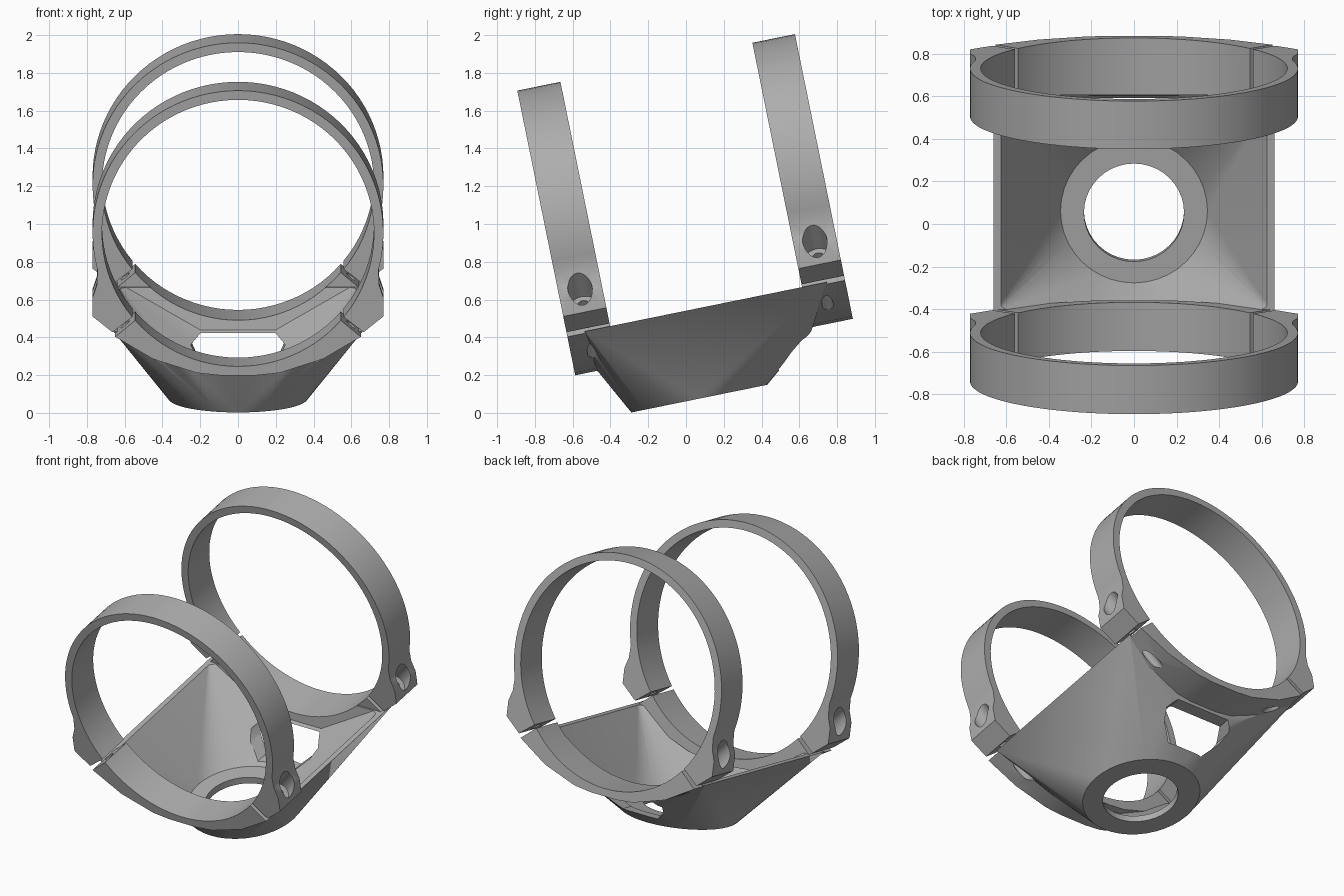
import bpy, bmesh, math
from mathutils import Matrix, Vector

cube = bpy.data.objects.get("Cube")
if cube:
    bpy.data.objects.remove(cube, do_unlink=True)

TILT = math.radians(11.5)
AXIS_Z, INNER_R, OUTER_R = 1.08, 0.72, 0.77
GAP_ANGLE = math.radians(40)
RINGS = {"front": (-0.535, -0.302), "back": (0.735, 0.965)}

grey = bpy.data.materials.new("plain grey")
grey.use_nodes = True
grey.diffuse_color = (0.42, 0.42, 0.42, 1)
grey.node_tree.nodes["Principled BSDF"].inputs["Base Color"].default_value = (0.42, 0.42, 0.42, 1)


def make_object(name, bm):
    bmesh.ops.recalc_face_normals(bm, faces=bm.faces)
    mesh = bpy.data.meshes.new(name)
    bm.to_mesh(mesh)
    bm.free()
    obj = bpy.data.objects.new(name, mesh)
    bpy.context.collection.objects.link(obj)
    return obj


def prism(name, profile, y0, y1):
    """Extrude an x-z profile along y."""
    bm = bmesh.new()
    face = bm.faces.new([bm.verts.new((x, y0, z)) for x, z in profile])
    ext = bmesh.ops.extrude_face_region(bm, geom=[face])["geom"]
    bmesh.ops.translate(bm, vec=(0, y1 - y0, 0),
                        verts=[v for v in ext if isinstance(v, bmesh.types.BMVert)])
    return make_object(name, bm)


def hull(name, points):
    bm = bmesh.new()
    for p in points:
        bm.verts.new(p)
    bmesh.ops.convex_hull(bm, input=bm.verts[:])
    bmesh.ops.delete(bm, geom=[v for v in bm.verts if not v.link_faces], context="VERTS")
    return make_object(name, bm)


def rod(name, radius, start, end, segments=32):
    """Cylinder between two points."""
    a, b = Vector(start), Vector(end)
    d = b - a
    bm = bmesh.new()
    bmesh.ops.create_cone(bm, cap_ends=True, segments=segments, radius1=radius,
                          radius2=radius, depth=d.length)
    turn = Vector((0, 0, 1)).rotation_difference(d).to_matrix().to_4x4()
    bm.transform(Matrix.Translation((a + b) / 2) @ turn)
    return make_object(name, bm)


def combine(obj, tool, operation):
    """Apply a boolean and discard the tool."""
    mod = obj.modifiers.new("cut", "BOOLEAN")
    mod.object, mod.operation, mod.solver = tool, operation, "EXACT"
    graph = bpy.context.evaluated_depsgraph_get()
    mesh = bpy.data.meshes.new_from_object(obj.evaluated_get(graph))
    obj.modifiers.clear()
    obj.data = mesh
    bpy.data.objects.remove(tool, do_unlink=True)


def arc(radius, start, end, steps):
    angles = [math.radians(start + (end - start) * i / steps) for i in range(steps + 1)]
    return [(radius * math.cos(a), AXIS_Z + radius * math.sin(a)) for a in angles]


def circle(radius, cy, z, steps=40):
    return [(radius * math.cos(math.tau * i / steps),
             cy + radius * math.sin(math.tau * i / steps), z) for i in range(steps)]


def both(points):
    return [(side * x, y, z) for x, y, z in points for side in (-1, 1)]


def mirror(points):
    return points + [(-x, z) for x, z in reversed(points)]


def drill_bolts(obj, y, counterbore):
    """Bolt holes square to the split between clamp and saddle."""
    for side in (-1, 1):
        base = Vector((side * 0.605, y, 0.572))
        along = Vector((side * math.sin(GAP_ANGLE), 0, math.cos(GAP_ANGLE)))
        combine(obj, rod("bolt_cutter", 0.03, base - along * 0.4, base + along * 0.4, 20), "DIFFERENCE")
        if counterbore:
            combine(obj, rod("head_cutter", 0.065, base + along * 0.13, base + along * 0.5), "DIFFERENCE")


def finish(obj):
    obj.data.transform(Matrix.Rotation(TILT, 4, "X"))
    obj.data.materials.clear()
    obj.data.materials.append(grey)
    bpy.ops.object.select_all(action="DESELECT")
    obj.select_set(True)
    bpy.context.view_layer.objects.active = obj
    bpy.ops.object.shade_smooth_by_angle(angle=math.radians(28))


# Upper clamps: open ring with a bolt ear at each end
ear = [(0.747, 0.80), (0.77, 0.73), (0.77, 0.63), (0.665, 0.545)]
clamp_profile = (arc(OUTER_R, -15, 195, 56) + [(-x, z) for x, z in ear]
                 + arc(INNER_R, 219, -39, 68) + ear[::-1])
for place, (y0, y1) in RINGS.items():
    clamp = prism(place + "_upper_clamp", clamp_profile, y0, y1)
    drill_bolts(clamp, (y0 + y1) / 2, True)
    finish(clamp)

# Cradle body: tapered shell from a rectangular rim down to a round foot
body = hull("cradle_base",
            both([(0.66, -0.44, 0.53), (0.66, 0.87, 0.53), (0.25, -0.417, 0.315), (0.25, 0.735, 0.29)])
            + circle(0.367, 0.084, 0.06) + circle(0.367, 0.084, 0.085))
cavity = hull("cavity_cutter",
              both([(0.645, -0.30, 0.56), (0.645, 0.733, 0.56), (0.2, -0.35, 0.31), (0.2, 0.68, 0.31)])
              + circle(0.345, 0.084, 0.105))
combine(body, cavity, "DIFFERENCE")

# Lower saddles at both ends
saddle_profile = mirror([(0.535, 0.616), (0.65, 0.52), (0.45, 0.40), (0.22, 0.325), (0.1, 0.312)])
for place, (y0, y1) in RINGS.items():
    combine(body, prism("saddle", saddle_profile, y0, y1), "UNION")

# Tube bore, foot hole, rear window and bolt holes
combine(body, rod("bore_cutter", INNER_R, (0, -0.8, AXIS_Z), (0, 1.2, AXIS_Z), 96), "DIFFERENCE")
combine(body, rod("foot_cutter", 0.235, (0, 0.076, -0.1), (0, 0.076, 0.2), 40), "DIFFERENCE")
window = mirror([(0.2, 0.296), (0.25, 0.255), (0.22, 0.2), (0.13, 0.125)])
combine(body, prism("window_cutter", window, 0.3, 0.78), "DIFFERENCE")
for y0, y1 in RINGS.values():
    drill_bolts(body, (y0 + y1) / 2, False)
finish(body)
